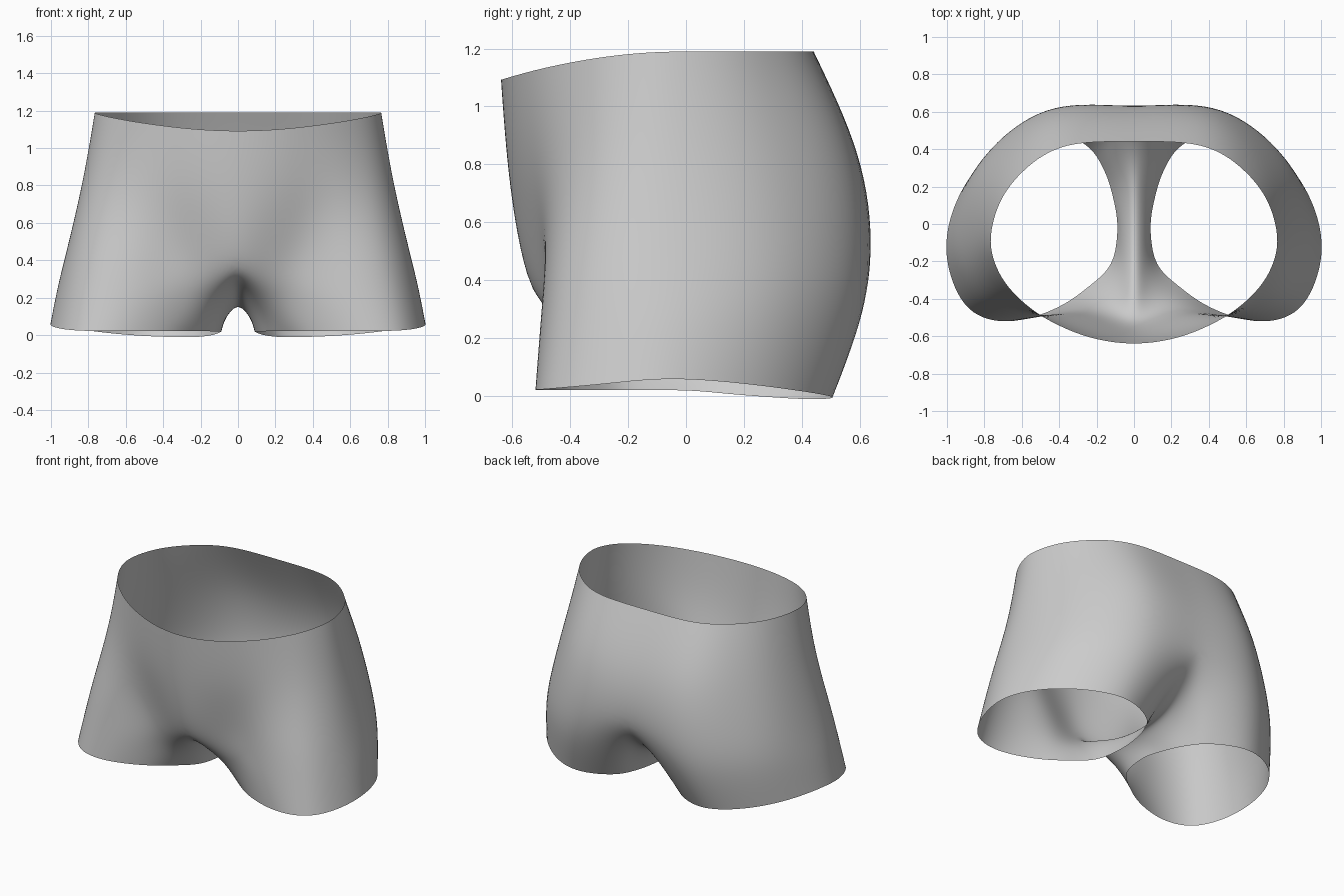
import bpy
import bmesh
from mathutils import Vector

# Remove the default cube only
default_cube = bpy.data.objects.get("Cube")
if default_cube:
    bpy.data.objects.remove(default_cube, do_unlink=True)

# Half outlines run from front centre, around the side, to back centre
WAIST = [(0, -.64), (.2, -.615), (.36, -.56), (.52, -.475), (.67, -.34), (.745, -.2),
         (.765, -.06), (.71, .13), (.58, .29), (.36, .425), (0, .435)]
HIP = [(0, -.61), (.2, -.585), (.38, -.53), (.56, -.465), (.72, -.36), (.805, -.22),
       (.83, -.06), (.785, .16), (.66, .37), (.4, .59), (0, .585)]
# Where the body divides into legs: height is given too
THIGH = [(0, -.54, .37), (.2, -.5, .4), (.36, -.475, .44), (.56, -.49, .46),
         (.77, -.43, .46), (.885, -.27, .46), (.915, -.07, .46), (.865, .2, .46),
         (.71, .44, .47), (.42, .635, .48), (0, .62, .47)]
# Under-seam from back to front, closing each leg loop
SEAM = [(0, .53, .33), (0, .38, .22), (0, .2, .165), (0, 0, .165), (0, -.2, .21), (0, -.4, .29)]
# Closed leg outlines: around the outside, then back along the inner thigh
LEG = [(.14, -.4), (.29, -.44), (.44, -.485), (.63, -.505), (.83, -.445), (.935, -.27),
       (.965, -.06), (.9, .2), (.74, .43), (.46, .605), (.17, .54),
       (.12, .4), (.09, .27), (.07, .16), (.065, .01), (.065, -.14), (.08, -.27)]
HEM = [(.24, -.33), (.36, -.42), (.52, -.49), (.7, -.52), (.88, -.46), (.98, -.27),
       (1, -.06), (.92, .18), (.75, .39), (.5, .515), (.27, .43),
       (.19, .34), (.14, .24), (.11, .13), (.09, .02), (.095, -.1), (.13, -.23)]


def waist_height(y):
    """The waistband dips towards the front."""
    return 1.19 - .24 * max(0, -y) ** 2


def hem_height(x, y):
    """The hem rises on the outside and drops at the inner back."""
    return .02 + .045 * x * x * (1 - min(1, abs(y) / .55)) - .015 * max(0, y) * (1 - x) / .15


def halfway(outline, upper, lower):
    """Place an outline midway in height between two rings."""
    return [Vector((x, y, (a.z + b.z) / 2)) for (x, y), a, b in zip(outline, upper, lower)]


def build_rings():
    waist = [Vector((x, y, waist_height(y))) for x, y in WAIST]
    thigh = [Vector(p) for p in THIGH]
    leg_top = thigh + [Vector(p) for p in SEAM]
    hem = [Vector((x, y, hem_height(x, y))) for x, y in HEM]
    hip = halfway(HIP, waist, thigh)
    leg = halfway(LEG, leg_top, hem)
    return [waist, hip, thigh], [leg_top, leg, hem]


def loft(bm, rings, side, closed):
    """Bridge successive rings with quads on one side of the body."""
    grid = [[bm.verts.new((p.x * side, p.y, p.z)) for p in ring] for ring in rings]
    count = len(rings[0])
    for upper, lower in zip(grid, grid[1:]):
        for i in range(count if closed else count - 1):
            j = (i + 1) % count
            quad = [upper[i], lower[i], lower[j], upper[j]]
            bm.faces.new(quad if side > 0 else quad[::-1])


def offset_for_smoothing(bm):
    """Push the cage outwards so the subdivided surface meets the outlines."""
    moved = {}
    for v in bm.verts:
        edges = [e for e in v.link_edges if e.is_boundary or not v.is_boundary]
        average = sum((e.other_vert(v).co for e in edges), Vector()) / len(edges)
        strength = .33 if v.is_boundary else .55
        moved[v] = v.co + (v.co - average) * strength
    for v, co in moved.items():
        v.co = co


# Fabric shell: pelvis and both legs welded along the centre
body_rings, leg_rings = build_rings()
bm = bmesh.new()
for side in (1, -1):
    loft(bm, body_rings, side, closed=False)
    loft(bm, leg_rings, side, closed=True)
bmesh.ops.remove_doubles(bm, verts=bm.verts[:], dist=.0005)
offset_for_smoothing(bm)
mesh = bpy.data.meshes.new("shorts")
bm.to_mesh(mesh)
bm.free()

shorts = bpy.data.objects.new("shorts", mesh)
bpy.context.collection.objects.link(shorts)
for face in mesh.polygons:
    face.use_smooth = True
smoothing = shorts.modifiers.new("smooth_fabric", "SUBSURF")
smoothing.levels = smoothing.render_levels = 3

# Plain grey cloth
cloth = bpy.data.materials.new("light_grey_cloth")
cloth.use_nodes = True
colour = (.6, .6, .6, 1)
cloth.diffuse_color = colour
cloth.node_tree.nodes["Principled BSDF"].inputs["Base Color"].default_value = colour
mesh.materials.append(cloth)
